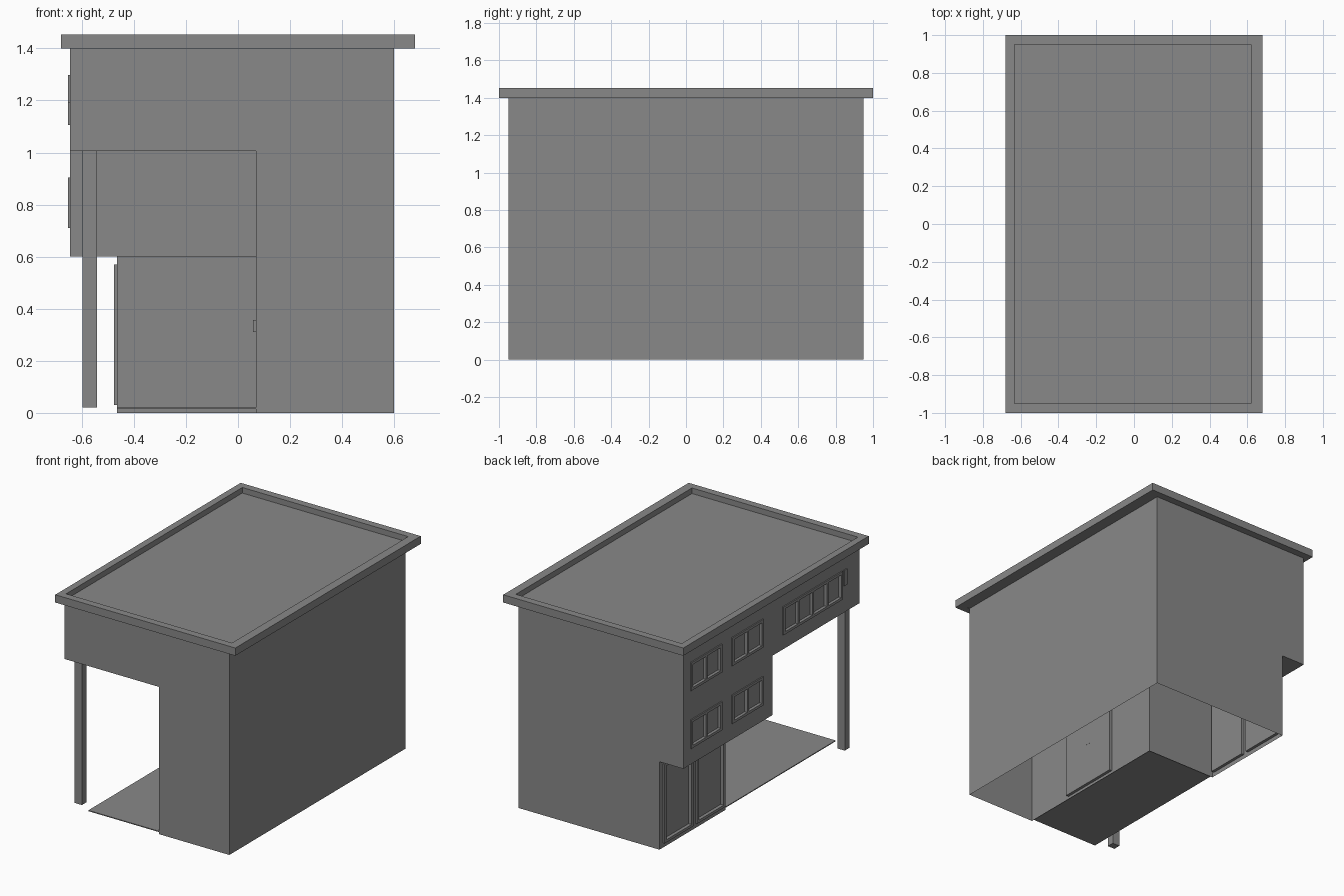
import bpy
import bmesh

cube = bpy.data.objects.get("Cube")
if cube:
    bpy.data.objects.remove(cube)

grey = bpy.data.materials.new("plain grey")
grey.use_nodes = True
COLOUR = (0.25, 0.25, 0.25, 1)
grey.diffuse_color = COLOUR
grey.node_tree.nodes["Principled BSDF"].inputs["Base Color"].default_value = COLOUR


def finish(bm, name):
    bmesh.ops.remove_doubles(bm, verts=bm.verts, dist=0.0005)
    mesh = bpy.data.meshes.new(name)
    bm.to_mesh(mesh)
    bm.free()
    mesh.materials.append(grey)
    obj = bpy.data.objects.new(name, mesh)
    bpy.context.collection.objects.link(obj)
    return obj


def add_box(bm, x, y, z):
    v = bmesh.ops.create_cube(bm, size=1)["verts"]
    for p in v:
        p.co = [r[0] + (c + 0.5) * (r[1] - r[0]) for r, c in zip((x, y, z), p.co)]


def box(name, x, y, z):
    bm = bmesh.new()
    add_box(bm, x, y, z)
    return finish(bm, name)


def face(bm, points):
    bm.faces.new([bm.verts.new(p) for p in points])


def side_wall(bm, x, y, z, holes):
    """Wall facing -x, gridded so that the openings are left out."""
    ys = sorted({*y, *(v for h in holes for v in h[0])})
    zs = sorted({*z, *(v for h in holes for v in h[1])})
    for a, b in zip(ys, ys[1:]):
        for c, d in zip(zs, zs[1:]):
            my, mz = (a + b) / 2, (c + d) / 2
            if not any(h[0][0] < my < h[0][1] and h[1][0] < mz < h[1][1] for h in holes):
                face(bm, [(x, b, c), (x, a, c), (x, a, d), (x, b, d)])


def glazing(name, x, opening, panes, proud=0.008, depth=0.02, rim=0.018):
    """Frame with upright bars and a recessed pane, facing -x."""
    (y0, y1), (z0, z1) = opening
    bm = bmesh.new()
    span = (x - proud, x + depth)
    for z in ((z0, z0 + rim), (z1 - rim, z1)):
        add_box(bm, span, (y0, y1), z)
    for i in range(panes + 1):
        mid = y0 + rim / 2 + (y1 - y0 - rim) * i / panes
        add_box(bm, span, (mid - rim / 2, mid + rim / 2), (z0 + rim, z1 - rim))
    finish(bm, name + "_frame")
    box(name + "_pane", (x + depth - 0.008, x + depth - 0.002), (y0, y1), (z0, z1))


# Main dimensions
LEFT, RIGHT, PORCH, SHOP = 0.60, -0.645, 0.07, -0.465
END, MID, NOOK = 0.95, -0.01, 0.24
FIRST, SECOND, TOP = 0.60, 1.005, 1.40

# Openings, each (y range, z range)
low, high = (0.71, 0.905), (1.105, 1.297)
pair_a, pair_b = (0.54, 0.875), (0.095, 0.43)
lower_windows = [(pair_a, low), (pair_b, low)]
upper_windows = [(pair_a, high), (pair_b, high), ((-0.76, -0.12), high)]
shop_windows = [((0.255, 0.56), (0.03, 0.57)), ((0.60, 0.91), (0.03, 0.57))]
entrance = ((-0.58, -0.14), (0.02, 0.57))

# Building shell, open underneath
bm = bmesh.new()
side_wall(bm, SHOP, (NOOK, END), (0, FIRST), shop_windows)
side_wall(bm, RIGHT, (MID, END), (FIRST, SECOND), lower_windows)
side_wall(bm, RIGHT, (-END, END), (SECOND, TOP), upper_windows)
side_wall(bm, PORCH, (-END, NOOK), (0, FIRST), [entrance])
side_wall(bm, PORCH, (-END, MID), (FIRST, SECOND), [])
side_wall(bm, LEFT, (-END, END), (0, TOP), [])
for y, x0, x1, z0, z1 in (
        (-END, PORCH, LEFT, 0, SECOND), (-END, RIGHT, LEFT, SECOND, TOP),
        (NOOK, SHOP, PORCH, 0, FIRST), (MID, RIGHT, PORCH, FIRST, SECOND),
        (END, SHOP, LEFT, 0, FIRST), (END, RIGHT, LEFT, FIRST, TOP)):
    face(bm, [(x0, y, z0), (x1, y, z0), (x1, y, z1), (x0, y, z1)])
# Undersides of the overhangs
for x0, x1, y0, y1, z in (
        (RIGHT, SHOP, MID, END, FIRST), (SHOP, PORCH, MID, NOOK, FIRST),
        (RIGHT, PORCH, -END, MID, SECOND)):
    face(bm, [(x0, y0, z), (x0, y1, z), (x1, y1, z), (x1, y0, z)])
bmesh.ops.recalc_face_normals(bm, faces=bm.faces)
finish(bm, "building_shell")

# Windows and doors
for i, w in enumerate(lower_windows):
    glazing(f"lower_window_{i + 1}", RIGHT, w, 2)
for i, w in enumerate(upper_windows):
    glazing(f"upper_window_{i + 1}", RIGHT, w, 4 if i == 2 else 2)
for i, w in enumerate(shop_windows):
    glazing(f"shop_window_{i + 1}", SHOP, w, 1, proud=0.011)
glazing("entrance_door", PORCH, entrance, 2, proud=0)
box("door_handle", (0.058, 0.09), (-0.375, -0.345), (0.31, 0.357))
box("wall_plate", (-0.653, -0.64), (-0.81, -0.775), (1.19, 1.297))

# Porch floor and corner post
box("porch_floor", (SHOP, PORCH), (-END, NOOK), (0.014, 0.02))
box("porch_post", (-0.597, -0.542), (-0.91, -0.86), (0.02, SECOND))

# Flat roof with a raised rim
box("roof_deck", (-0.66, 0.65), (-0.98, 0.98), (TOP + 0.002, 1.415))
bm = bmesh.new()
for x in ((-0.68, -0.633), (0.62, 0.68)):
    add_box(bm, x, (-1, 1), (TOP, 1.453))
for y in ((-1, -0.95), (0.95, 1)):
    add_box(bm, (-0.633, 0.62), y, (TOP, 1.453))
bmesh.ops.remove_doubles(bm, verts=bm.verts, dist=0.0005)
finish(bm, "roof_rim")
